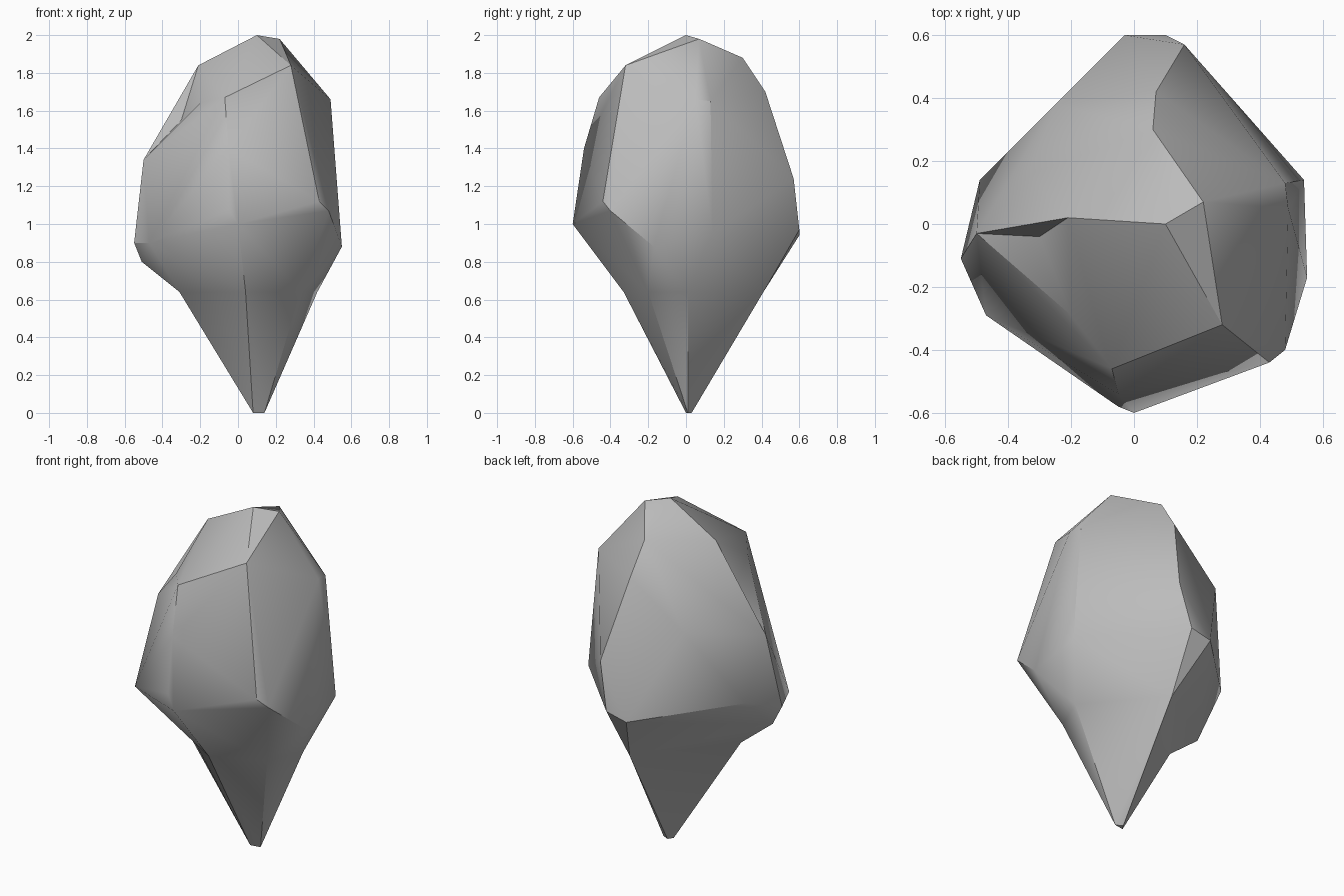
import bpy
import bmesh
import math
from mathutils import Vector

default_cube = bpy.data.objects.get("Cube")
if default_cube:
    bpy.data.objects.remove(default_cube, do_unlink=True)

# Corner points of each level of the stone
crown = [(.10, 0, 2), (.22, .07, 1.98), (.06, .30, 1.88),
         (-.21, .02, 1.84), (.28, -.32, 1.84)]
shoulder = [(.49, .05, 1.66), (.48, .13, 1.65), (.07, .42, 1.7),
            (-.07, -.46, 1.67), (-.2, -.29, 1.64), (-.33, .16, 1.57),
            (-.25, .38, 1.44), (-.5, -.03, 1.34), (-.05, -.54, 1.4),
            (.16, .57, 1.24)]
belly = [(0, -.6, 1), (-.05, -.58, 1.08), (.43, -.44, 1.12),
         (.48, -.4, 1.07), (.55, -.17, .88), (.54, .14, .95),
         (.1, .6, .97), (-.03, .6, .94), (-.49, .14, 1),
         (-.55, -.11, .9), (-.47, -.29, .9), (-.51, -.08, .8)]
waist = [(x, y, .64) for x, y in
         [(-.31, -.07), (-.12, -.23), (.04, -.33), (.33, -.2),
          (.42, .01), (.08, .41)]]
tip = [(.08, 0, 0), (.14, .01, 0), (.1, .03, 0), (.11, -.02, .1)]


def add_hull(bm, points, open_height):
    """Wrap the points in a convex skin, leaving it open at the given height."""
    verts = [bm.verts.new(p) for p in points]
    result = bmesh.ops.convex_hull(bm, input=verts)
    unused = {e for e in result["geom_interior"] + result["geom_unused"]
              if isinstance(e, bmesh.types.BMVert)}
    bmesh.ops.delete(bm, geom=list(unused), context="VERTS")
    caps = [f for f in bm.faces
            if all(abs(v.co.z - open_height) < 1e-4 for v in f.verts)]
    bmesh.ops.delete(bm, geom=caps, context="FACES")


def dent(bm, target):
    """Push the face nearest to the target inwards to meet it."""
    target = Vector(target)
    face = min(bm.faces, key=lambda f: (f.calc_center_median() - target).length)
    poked = bmesh.ops.poke(bm, faces=[face])
    poked["verts"][0].co = target


# Upper body and tapered root, joined along the open waist
stone_mesh = bpy.data.meshes.new("stone")
bm = bmesh.new()
add_hull(bm, crown + shoulder + belly + waist, waist[0][2])
dent(bm, (-.3, -.04, 1.55))
add_hull(bm, waist + tip, waist[0][2])
bmesh.ops.remove_doubles(bm, verts=bm.verts, dist=1e-4)
bmesh.ops.recalc_face_normals(bm, faces=bm.faces)
bm.to_mesh(stone_mesh)
bm.free()

stone = bpy.data.objects.new("stone", stone_mesh)
bpy.context.collection.objects.link(stone)

# Plain grey stone
grey = bpy.data.materials.new("stone_grey")
grey.use_nodes = True
colour = (.5, .5, .5, 1)
grey.diffuse_color = colour
grey.node_tree.nodes["Principled BSDF"].inputs["Base Color"].default_value = colour
stone_mesh.materials.append(grey)

# Soft facets with crisp ridges
bpy.ops.object.select_all(action="DESELECT")
stone.select_set(True)
bpy.context.view_layer.objects.active = stone
bpy.ops.object.shade_smooth_by_angle(angle=math.radians(30))
